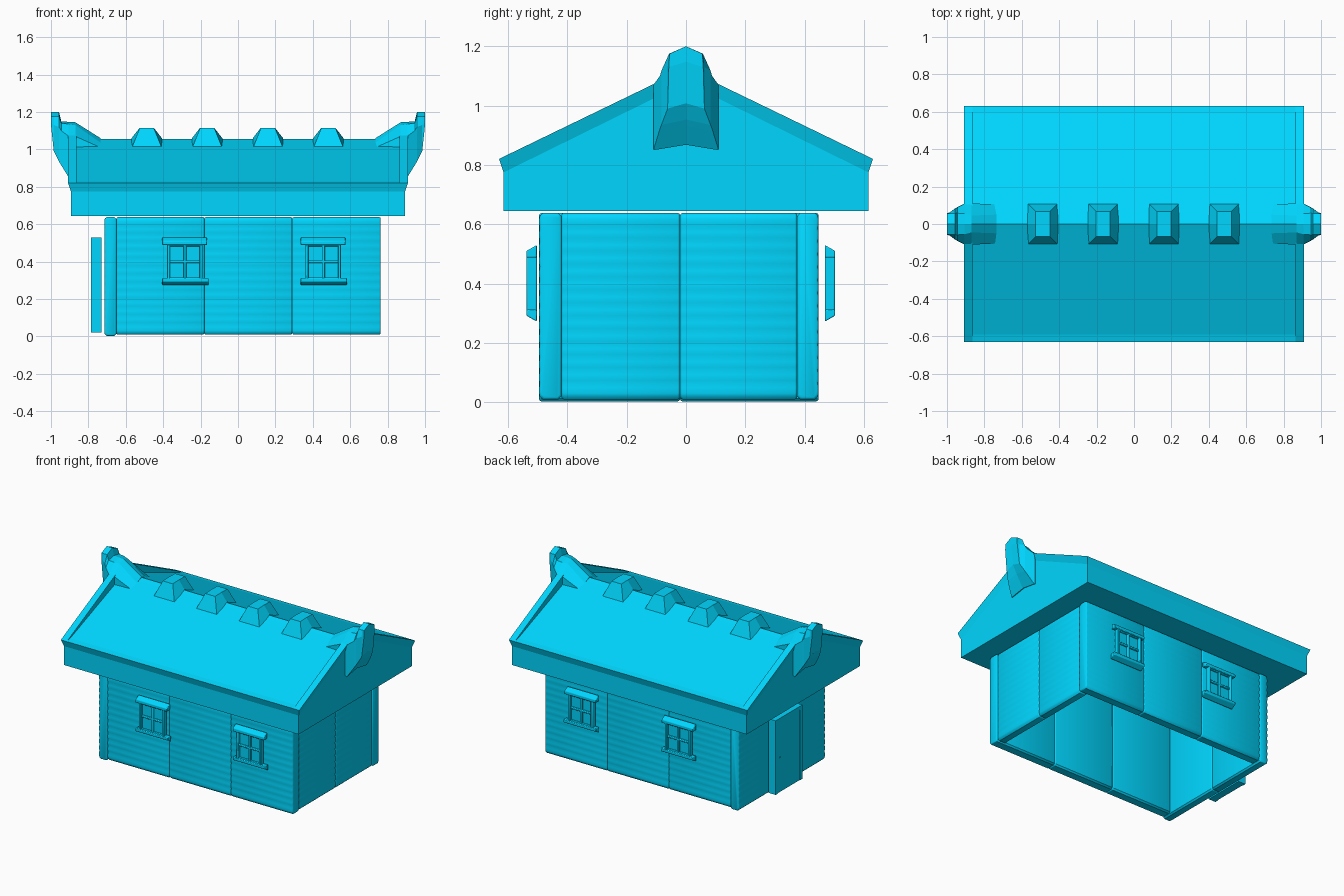
import bpy, bmesh, math
from mathutils import Vector

if "Cube" in bpy.data.objects:
    bpy.data.objects.remove(bpy.data.objects["Cube"])

mat = bpy.data.materials.new("cyan")
mat.diffuse_color = (0.0, 0.68, 1.0, 1)
mat.use_nodes = True
mat.node_tree.nodes["Principled BSDF"].inputs["Base Color"].default_value = mat.diffuse_color


def finish(name, bm, smooth=False, bevel=0):
    bmesh.ops.remove_doubles(bm, verts=bm.verts, dist=1e-5)
    bmesh.ops.recalc_face_normals(bm, faces=bm.faces)
    me = bpy.data.meshes.new(name)
    bm.to_mesh(me)
    bm.free()
    ob = bpy.data.objects.new(name, me)
    me.materials.append(mat)
    bpy.context.collection.objects.link(ob)
    if bevel:
        m = ob.modifiers.new("bevel", 'BEVEL')
        m.width, m.segments = bevel, 2
    if smooth:
        bpy.ops.object.select_all(action='DESELECT')
        ob.select_set(True)
        bpy.context.view_layer.objects.active = ob
        bpy.ops.object.shade_smooth_by_angle(angle=math.radians(40))
    return ob


def loft(name, rings, **kw):
    bm = bmesh.new()
    vs = [[bm.verts.new(p) for p in r] for r in rings]
    n = len(rings[0])
    for a, b in zip(vs, vs[1:]):
        for i in range(n):
            j = (i + 1) % n
            bm.faces.new((a[i], a[j], b[j], b[i]))
    bm.faces.new(vs[0])
    bm.faces.new(vs[-1])
    return finish(name, bm, **kw)


def box_into(bm, lo, hi):
    lo, hi = Vector(lo), Vector(hi)
    g = bmesh.ops.create_cube(bm, size=1)
    for v in g["verts"]:
        v.co = [(lo[k] + hi[k]) / 2 + v.co[k] * (hi[k] - lo[k]) for k in range(3)]
    return g["verts"]


# Plank walls: a rippled profile swept along each panel, rounded at the ends
def wall(name, along, s0, s1, outer, inner, z0=0.01, z1=0.638, planks=14):
    sgn = 1 if outer > inner else -1
    h = (z1 - z0 - 0.016) / planks
    prof = [(outer - sgn * 0.012, z1), (inner + sgn * 0.01, z1), (inner, z1 - 0.01)]
    prof += [(inner, z0 + 0.01), (inner + sgn * 0.01, z0), (outer - sgn * 0.012, z0)]
    for i in range(planks):
        z = z0 + 0.008 + i * h
        prof += [(outer - sgn * 0.002, z + 0.04 * h), (outer, z + 0.28 * h), (outer, z + 0.72 * h)]
    prof.append((outer - sgn * 0.003, z1 - 0.008))
    md, mz = (outer + inner) / 2, (z0 + z1) / 2
    rings = []
    for s, k in ((s0, 0.007), (s0 + 0.003, 0.002), (s0 + 0.008, 0),
                 (s1 - 0.008, 0), (s1 - 0.003, 0.002), (s1, 0.007)):
        fd, fz = 1 - k / abs(outer - md), 1 - k / (z1 - mz)
        pts = [(md + (d - md) * fd, mz + (z - mz) * fz) for d, z in prof]
        rings.append([(s, d, z) if along == 'x' else (d, s, z) for d, z in pts])
    loft(name, rings, smooth=True)


for i, (a, b) in enumerate(((-0.65, -0.18), (-0.18, 0.29), (0.29, 0.763))):
    wall(f"front_wall_{i}", 'x', a, b, -0.495, -0.42)
    wall(f"back_wall_{i}", 'x', a, b, 0.447, 0.375)
for i, (a, b) in enumerate(((-0.495, -0.02), (-0.02, 0.447))):
    wall(f"left_wall_{i}", 'y', a, b, -0.715, -0.65, z0=0.003)
for i, (a, b) in enumerate(((-0.42, -0.02), (-0.02, 0.375))):
    wall(f"right_wall_{i}", 'y', a, b, 0.76, 0.695)


# Windows: recessed panes, 2x2 bars, head and sill
def window(name, cx, y, s):
    bm = bmesh.new()

    def b(x0, x1, z0, z1, depth):
        ys = sorted((y, y + s * depth))
        return box_into(bm, (cx + x0, ys[0], z0), (cx + x1, ys[1], z1))
    b(-0.09, 0.09, 0.29, 0.51, 0.014)
    for x in (-0.095, -0.007, 0.079):
        b(x, x + 0.016, 0.30, 0.50, 0.034 if x != -0.007 else 0.026)
    for z in (0.302, 0.393, 0.482):
        b(-0.09, 0.09, z, z + 0.014, 0.026)
    for z0, z1, edge, x1 in ((0.488, 0.53, 0.53, 0.12), (0.272, 0.312, 0.272, 0.127)):
        for v in b(-0.12, x1, z0, z1, 0.035):
            # outer lip leans back toward the wall
            if abs(v.co.y - y) > 0.02 and abs(v.co.z - edge) < 1e-4:
                v.co.z += 0.02 if edge < 0.4 else -0.02
    finish(name, bm, smooth=True, bevel=0.004)


for i, cx in enumerate((-0.285, 0.455)):
    window(f"front_window_{i}", cx, -0.503, -1)
    window(f"back_window_{i}", cx, 0.468, 1)

# Door with raised border and knob on the left side
bm = bmesh.new()
box_into(bm, (-0.781, -0.145, 0.02), (-0.73, 0.145, 0.53))
for y in (-0.145, 0.12):
    box_into(bm, (-0.785, y, 0.02), (-0.735, y + 0.025, 0.53))
box_into(bm, (-0.785, -0.145, 0.505), (-0.735, 0.145, 0.53))
finish("door", bm)
bm = bmesh.new()
bmesh.ops.create_icosphere(bm, subdivisions=2, radius=0.006)
bmesh.ops.translate(bm, verts=bm.verts, vec=(-0.78, 0.095, 0.26))
finish("door_knob", bm, smooth=True)


# Roof: flared fascia, raised gable rims and a sunken covering
def roof_ring(xb, xt, eave, inner, peak):
    half = [(xb, 0.615, 0.645), (xb, 0.615, 0.775), (xt, *eave), (xt, *inner)]
    half = [(x, -y, z) for x, y, z in half] + [(xt, -0.03, peak - 0.012), (xt, 0, peak)]
    return half + [(x, -y, z) for x, y, z in half[-2::-1]]


f, e, n = (0.615, 0.775), (0.63, 0.82), (0.592, 0.839)
ends = [roof_ring(0.893, 0.893, f, f, 1.075), roof_ring(0.893, 0.908, e, n, 1.123),
        roof_ring(0.863, 0.863, e, n, 1.123), roof_ring(0.863, 0.863, e, (0.592, 0.829), 1.056)]
loft("roof", [[(-x, y, z) for x, y, z in r] for r in ends] + ends[::-1])

# Ridge horns: x, (y, z) of bottom, side and shoulder, then top z
horn = [(0.735, (0.105, 0.98), (0.105, 1.01), (0.05, 1.036), 1.06),
        (0.87, (0.11, 0.87), (0.11, 1.07), (0.045, 1.13), 1.145),
        (0.905, (0.11, 0.85), (0.11, 1.07), (0.055, 1.135), 1.147),
        (0.945, (0.09, 0.915), (0.088, 1.1), (0.058, 1.14), 1.15),
        (0.957, (0.083, 0.935), (0.082, 1.12), (0.057, 1.175), 1.2),
        (0.985, (0.062, 0.99), (0.062, 1.13), (0.057, 1.175), 1.2),
        (1.0, (0.058, 1.13), (0.058, 1.14), (0.055, 1.175), 1.2)]
for name, s in (("left_horn", -1), ("right_horn", 1)):
    rings = []
    for x, bot, side, sh, t in horn:
        half = [bot, side, sh]
        ring = [(-y, z) for y, z in half] + [(0, t)] + half[::-1] + [(0, bot[1] + 0.018)]
        rings.append([(s * x, y, z) for y, z in ring])
    loft(name, rings)

# Ridge caps whose base follows the roof slope
corners = ((-1, -1), (0, -1), (1, -1), (1, 1), (0, 1), (-1, 1))
for i, x in enumerate((-0.488, -0.165, 0.16, 0.483)):
    loft(f"ridge_cap_{i}", [[(x + b * w, a * d, z if a else zm) for a, b in corners]
                            for w, d, z, zm in ((0.081, 0.11, 1.006, 1.06), (0.038, 0.067, 1.113, 1.115))])
